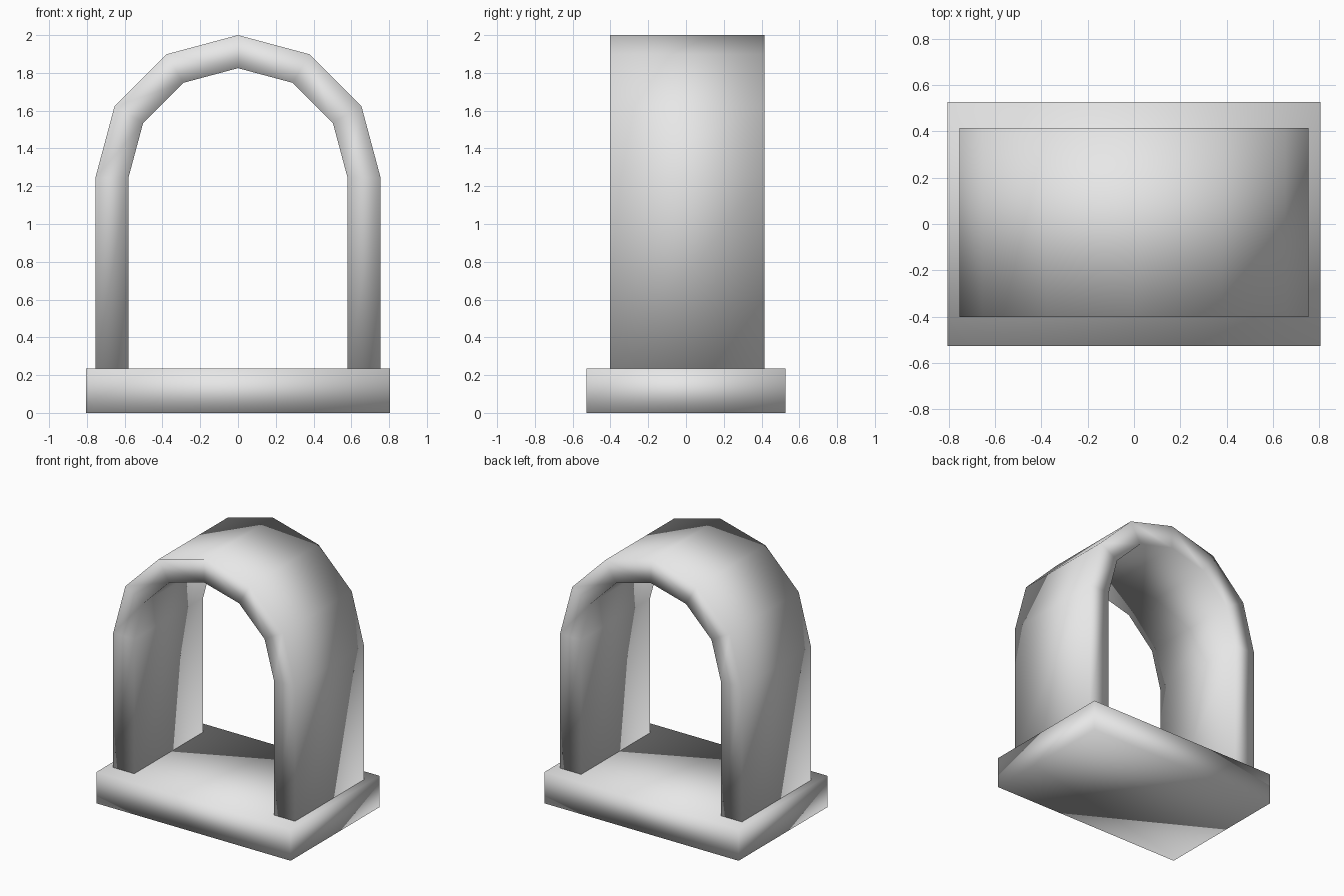
import bpy, bmesh, math

cube = bpy.data.objects.get("Cube")
if cube:
    bpy.data.objects.remove(cube, do_unlink=True)

# Single stone grey
stone = bpy.data.materials.new("stone_grey")
stone.use_nodes = True
grey = (0.8, 0.8, 0.8, 1)
stone.diffuse_color = grey
stone.node_tree.nodes["Principled BSDF"].inputs["Base Color"].default_value = grey


def finish(name, bm):
    bmesh.ops.recalc_face_normals(bm, faces=bm.faces)
    for face in bm.faces:
        face.smooth = True
    mesh = bpy.data.meshes.new(name)
    bm.to_mesh(mesh)
    bm.free()
    mesh.materials.append(stone)
    obj = bpy.data.objects.new(name, mesh)
    bpy.context.collection.objects.link(obj)
    return obj


# Base slab
WIDTH, DEPTH, BASE_TOP = 1.612, 1.054, 0.235
bm = bmesh.new()
bmesh.ops.create_cube(bm, size=1)
for v in bm.verts:
    v.co.x *= WIDTH
    v.co.y *= DEPTH
    v.co.z = (v.co.z + 0.5) * BASE_TOP
finish("base_slab", bm)

# Arch: two straight legs joined by a six-sided half ring
SPRING, OUTER, INNER = 1.245, 0.755, 0.58
FRONT, BACK, SEGMENTS = -0.402, 0.415, 6


def arch_line(radius):
    points = [(radius, BASE_TOP)]
    for i in range(SEGMENTS + 1):
        a = math.pi * i / SEGMENTS
        points.append((radius * math.cos(a), SPRING + radius * math.sin(a)))
    return points + [(-radius, BASE_TOP)]


bm = bmesh.new()
rings = []
for (ox, oz), (ix, iz) in zip(arch_line(OUTER), arch_line(INNER)):
    corners = [(ox, FRONT, oz), (ox, BACK, oz), (ix, BACK, iz), (ix, FRONT, iz)]
    rings.append([bm.verts.new(c) for c in corners])
for a, b in zip(rings, rings[1:]):
    for k in range(4):
        n = (k + 1) % 4
        bm.faces.new((a[k], a[n], b[n], b[k]))
for end in (rings[0], rings[-1]):
    bm.faces.new(end)
finish("arch", bm)
